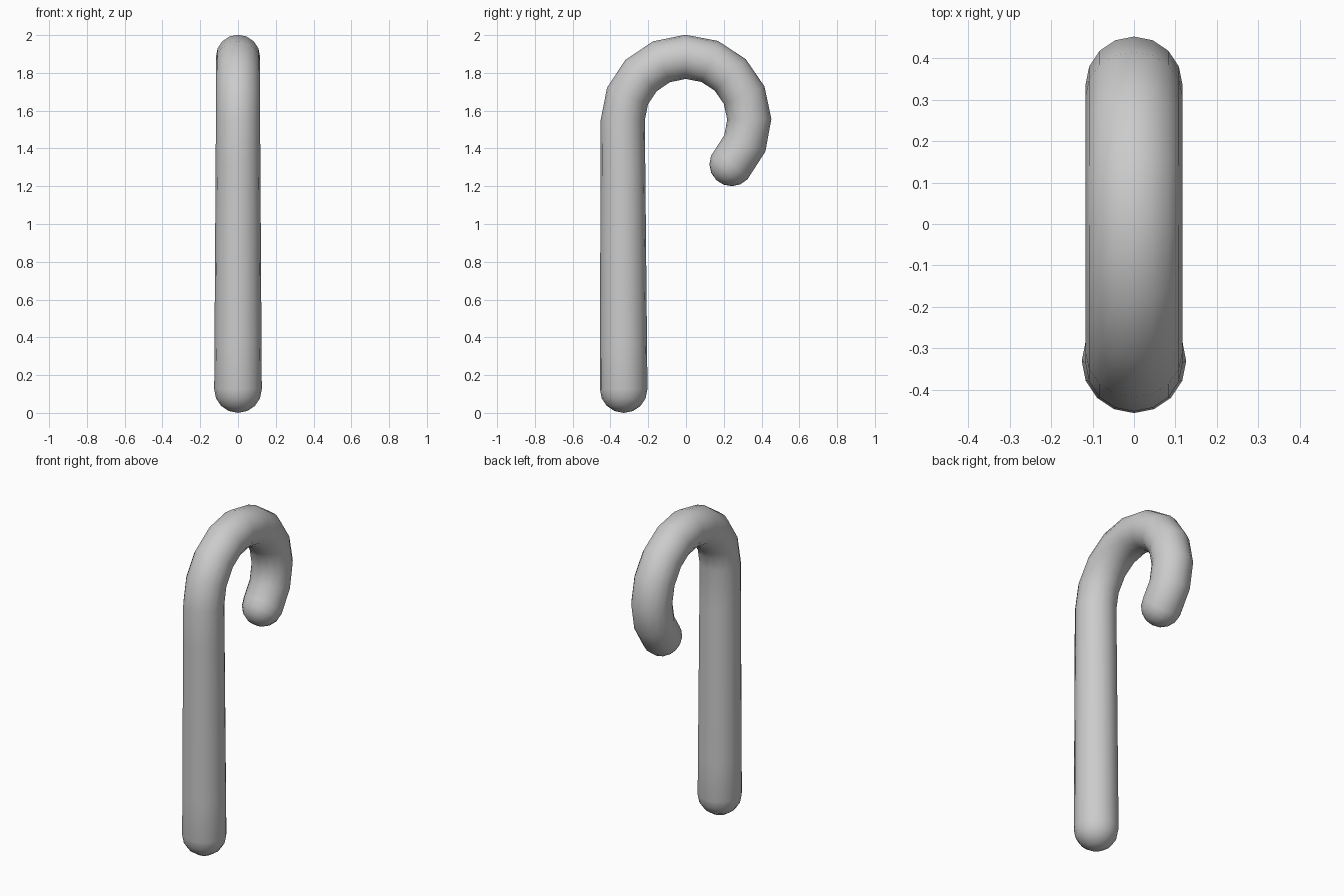
import bpy, bmesh
from math import sin, cos, pi, radians
from mathutils import Vector

if "Cube" in bpy.data.objects:
    bpy.data.objects.remove(bpy.data.objects["Cube"])

SIDES = 16
BEND_Y, BEND_Z, BEND_R = 0.0, 1.55, 0.335   # hook centre and radius
R_FOOT, R_HOOK = 0.126, 0.117

rings = []   # (centre, travel direction, radius)


def add_ring(y, z, dy, dz, r):
    rings.append((Vector((0, y, z)), Vector((0, dy, dz)), r))


# Rounded foot
for i in range(1, 4):
    a = i * pi / 8
    add_ring(-BEND_R + 0.005, R_FOOT * (1 - cos(a)), 0, 1, R_FOOT * sin(a))

# Straight shaft with a slight taper
for i in range(6):
    t = i / 6
    z = R_FOOT + t * (BEND_Z - R_FOOT)
    r = R_FOOT + t * (R_HOOK - R_FOOT)
    add_ring(-BEND_R + 0.005 * (1 - t), z, 0, 1, r)

# Curved hook
for i in range(11):
    a = radians(180 - 22.4 * i)
    add_ring(BEND_Y + BEND_R * cos(a), BEND_Z + BEND_R * sin(a), sin(a), -cos(a), R_HOOK)

# Rounded tip
end, along, _ = rings[-1]
for i in range(1, 4):
    a = i * pi / 8
    c = end + along * R_HOOK * sin(a)
    add_ring(c.y, c.z, along.y, along.z, R_HOOK * cos(a))

# Skin the rings and close both ends with a pole
bm = bmesh.new()
side = Vector((1, 0, 0))
loops = []
for c, d, r in rings:
    up = d.cross(side)
    loops.append([bm.verts.new(c + r * (cos(2 * pi * k / SIDES) * side + sin(2 * pi * k / SIDES) * up))
                  for k in range(SIDES)])
foot = bm.verts.new((0, -BEND_R + 0.005, 0))
tip = bm.verts.new(end + along * R_HOOK)
for k in range(SIDES):
    n = (k + 1) % SIDES
    for a, b in zip(loops, loops[1:]):
        bm.faces.new((a[k], a[n], b[n], b[k]))
    bm.faces.new((foot, loops[0][n], loops[0][k]))
    bm.faces.new((tip, loops[-1][k], loops[-1][n]))
bmesh.ops.recalc_face_normals(bm, faces=bm.faces[:])
for f in bm.faces:
    f.smooth = True

mesh = bpy.data.meshes.new("candy_cane")
bm.to_mesh(mesh)
bm.free()
bpy.context.collection.objects.link(bpy.data.objects.new("candy_cane", mesh))
